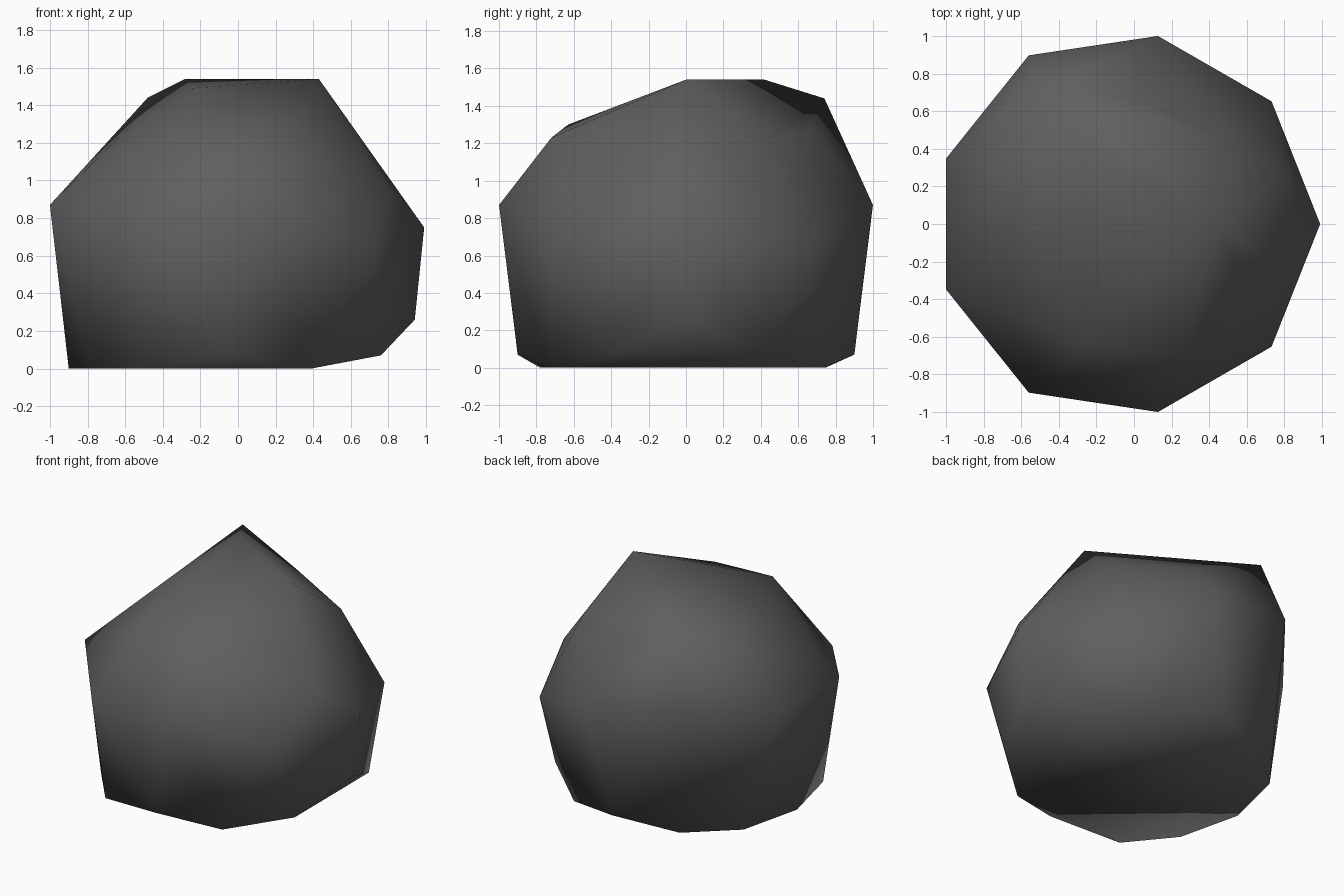
import bpy, bmesh, math
from mathutils import Vector

if "Cube" in bpy.data.objects:
    bpy.data.objects.remove(bpy.data.objects["Cube"])

# widest band: nine evenly spaced corners with uneven heights
heights = [0.75, 0.64, 0.87, 0.98, 0.87, 0.87, 0.77, 0.87, 0.66]
points = []
for i, z in enumerate(heights):
    a = math.radians(40 * i)
    x = 0.99 if i == 0 else max(-1.0, -0.05 + 1.02 * math.cos(a))
    y = 1.015 * math.sin(a) * (1.02 if i in (3, 6) else 1.0)
    points.append((x, y, z))

# chipped upper corners and the small flat crown
points += [
    (0.43, 0.0, 1.54), (-0.28, 0.42, 1.54), (-0.48, 0.74, 1.44),
    (0.02, 0.66, 1.27), (0.535, 0.43, 1.21), (0.80, 0.26, 0.91),
    (0.81, -0.25, 0.98), (0.60, -0.28, 1.20),
    (0.27, -0.72, 1.23), (-0.26, -0.63, 1.30),
    (-0.58, -0.10, 1.28), (-0.25, 0.0, 1.49),
]

# foot: twelve corners, mirrored front to back, chipped up on the right
points += [(0.94, 0.0, 0.26), (-0.90, 0.0, 0.0), (-0.47, 0.745, 0.0), (-0.53, -0.78, 0.0)]
for s in (-1, 1):
    points += [(0.76, 0.43 * s, 0.07), (0.39, 0.74 * s, 0.0),
               (-0.03, 0.90 * s, 0.07), (-0.79, 0.46 * s, 0.0)]

# wrap a faceted skin around the corners
bm = bmesh.new()
for p in points:
    bm.verts.new(p)
bmesh.ops.convex_hull(bm, input=bm.verts[:])
loose = [v for v in bm.verts if not v.link_faces]
bmesh.ops.delete(bm, geom=loose, context='VERTS')
bmesh.ops.recalc_face_normals(bm, faces=bm.faces[:])

# press two right-hand corners in for a slight hollow
for old, new in (((0.60, -0.28, 1.20), (0.58, -0.27, 1.17)),
                 ((0.81, -0.25, 0.98), (0.80, -0.24, 0.95))):
    for v in bm.verts:
        if (v.co - Vector(old)).length < 0.01:
            v.co = new
for f in bm.faces:
    f.smooth = True
mesh = bpy.data.meshes.new("rock")
bm.to_mesh(mesh)
bm.free()

stone = bpy.data.materials.new("dark grey stone")
stone.diffuse_color = (0.115, 0.115, 0.115, 1)
stone.use_nodes = True
stone.node_tree.nodes["Principled BSDF"].inputs["Base Color"].default_value = stone.diffuse_color
mesh.materials.append(stone)
rock = bpy.data.objects.new("rock", mesh)
bpy.context.collection.objects.link(rock)
